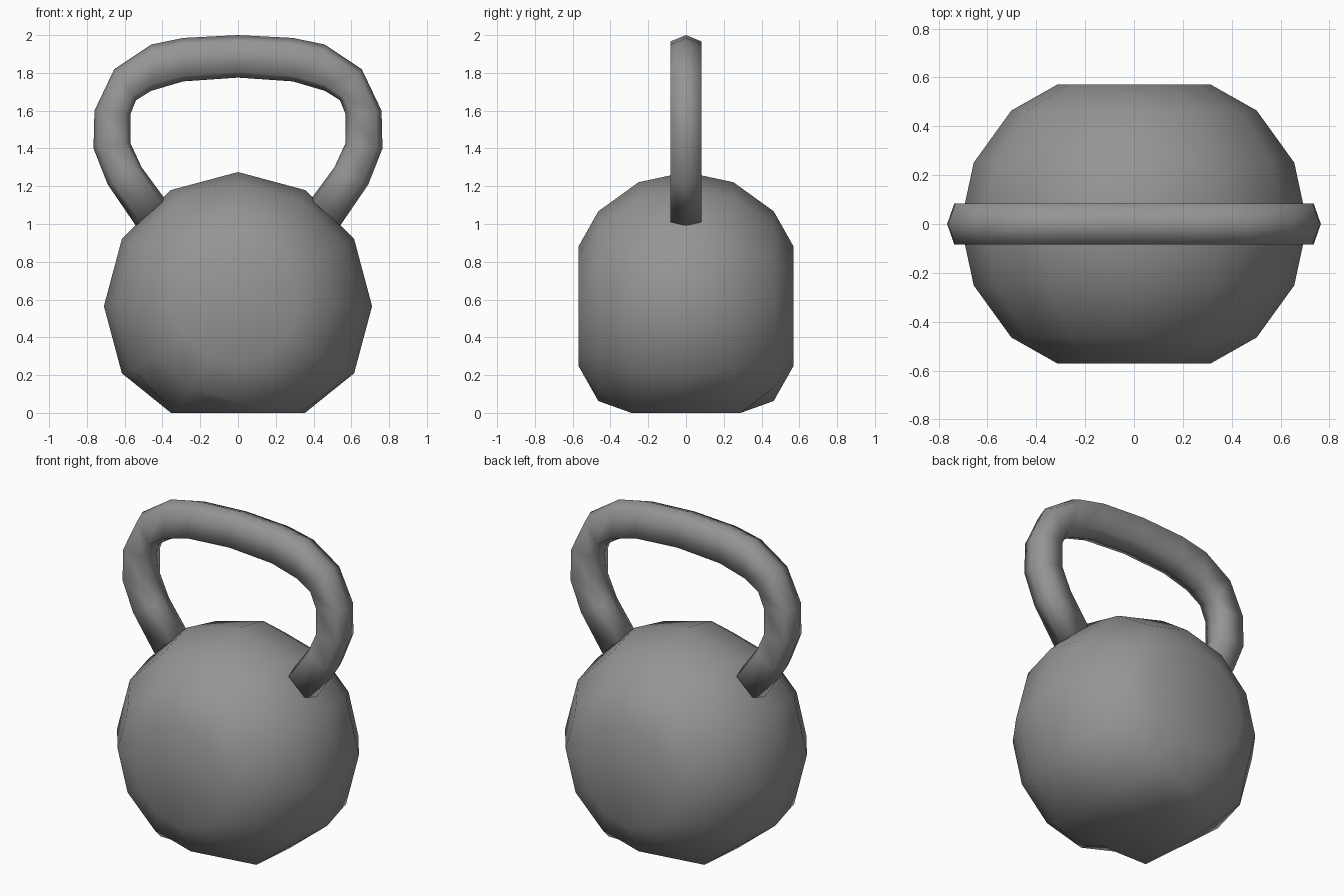
import bpy, bmesh
from math import sin, cos, pi

if "Cube" in bpy.data.objects:
    bpy.data.objects.remove(bpy.data.objects["Cube"], do_unlink=True)

iron = bpy.data.materials.new("iron grey")
iron.use_nodes = True
colour = (0.3, 0.3, 0.3, 1)
iron.diffuse_color = colour
iron.node_tree.nodes["Principled BSDF"].inputs["Base Color"].default_value = colour


def finish(bm, name):
    bmesh.ops.recalc_face_normals(bm, faces=bm.faces)
    for face in bm.faces:
        face.smooth = True
    mesh = bpy.data.meshes.new(name)
    bm.to_mesh(mesh)
    bm.free()
    mesh.materials.append(iron)
    obj = bpy.data.objects.new(name, mesh)
    bpy.context.collection.objects.link(obj)


def loft(name, rings):
    """Skin a list of closed rings and cap both ends."""
    bm = bmesh.new()
    loops = [[bm.verts.new(p) for p in ring] for ring in rings]
    n = len(loops[0])
    for a, b in zip(loops, loops[1:]):
        for i in range(n):
            j = (i + 1) % n
            bm.faces.new((a[i], a[j], b[j], b[i]))
    bm.faces.new(loops[0])
    bm.faces.new(loops[-1])
    bmesh.ops.remove_doubles(bm, verts=bm.verts, dist=0.0001)
    finish(bm, name)


# Body: twelve-sided ball on the front-back axis, flat front, back and base
R, CENTRE, SIDES = 0.71, 0.565, 12
profile = [(R * cos(k * pi / 8), 0.925 * R * sin(k * pi / 8)) for k in range(-2, 3)]
profile = [(0.315, -0.57)] + profile + [(0.315, 0.57)]


def body_point(r, y, i):
    a = 2 * pi * i / SIDES
    z = CENTRE + r * sin(a)
    if z < 0.003:
        y *= 1.15
    return r * cos(a), y, max(z, 0)


loft("body", [[body_point(r, y, i) for i in range(SIDES)] for r, y in profile])

# Handle: six-sided bar between an outer and an inner outline, mirrored in x
outer = [(0, 2.0), (0.29, 1.985), (0.46, 1.95), (0.655, 1.82),
         (0.76, 1.6), (0.765, 1.4), (0.69, 1.21), (0.54, 0.99)]
inner = [(0, 1.775), (0.29, 1.755), (0.46, 1.705), (0.54, 1.655),
         (0.57, 1.58), (0.57, 1.43), (0.51, 1.3), (0.385, 1.13)]
section = [(0, 0), (0.15, 1), (0.87, 1), (1, 0), (0.87, -1), (0.15, -1)]


def handle_ring(o, i, side):
    return [(side * (o[0] + t * (i[0] - o[0])), 0.083 * w, o[1] + t * (i[1] - o[1]))
            for t, w in section]


pairs = list(zip(outer, inner))
left = [handle_ring(o, i, 1) for o, i in pairs]
right = [handle_ring(o, i, -1) for o, i in pairs[1:]]
loft("handle", right[::-1] + left)
